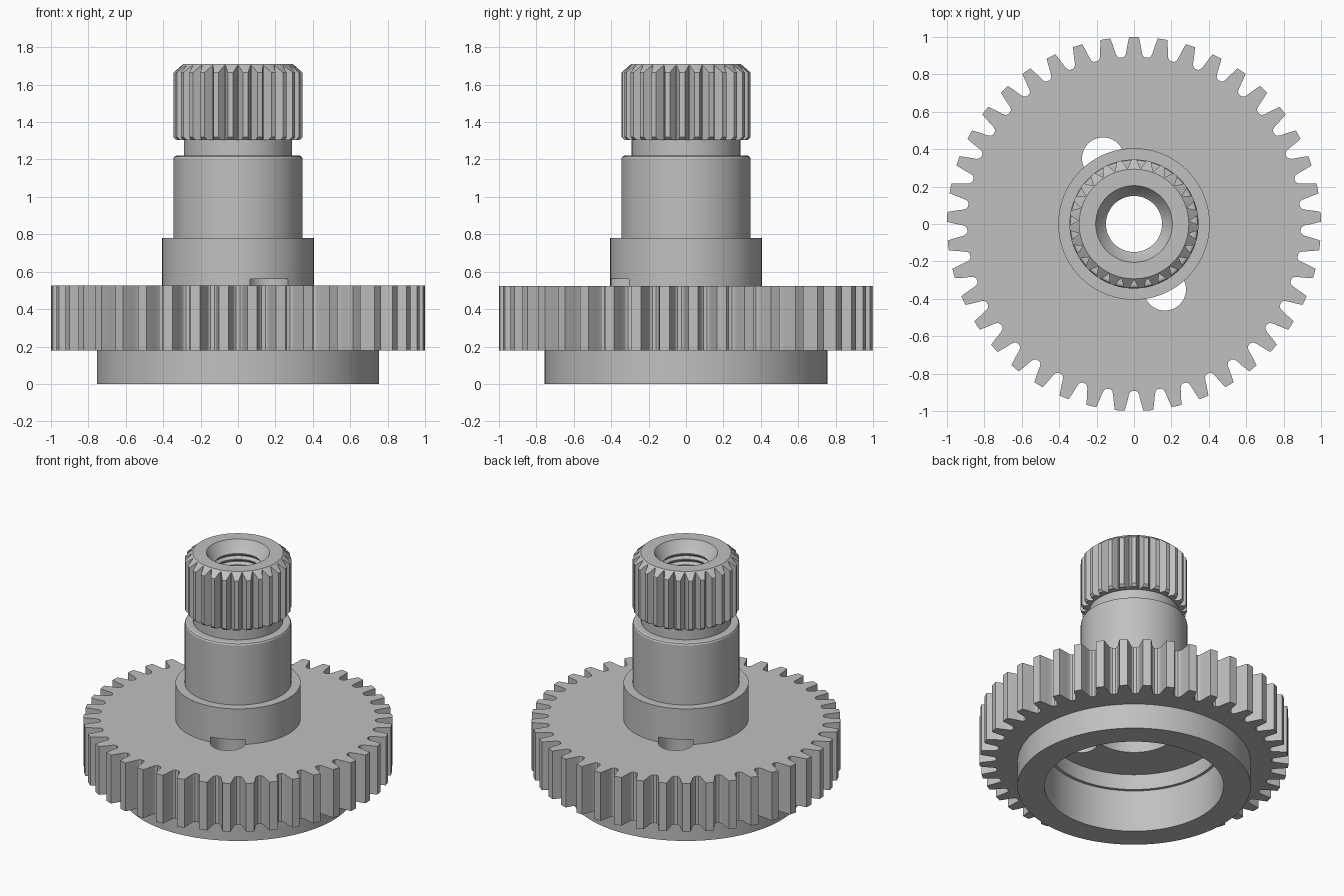
import bpy, bmesh, math
from mathutils import Matrix

if "Cube" in bpy.data.objects:
    bpy.data.objects.remove(bpy.data.objects["Cube"])

steel = bpy.data.materials.new("satin_grey_steel")
steel.use_nodes = True
GREY = (0.53, 0.53, 0.53, 1)
steel.diffuse_color = GREY
steel.node_tree.nodes["Principled BSDF"].inputs["Base Color"].default_value = GREY


def finish(bm, name, material=None):
    bmesh.ops.recalc_face_normals(bm, faces=bm.faces)
    mesh = bpy.data.meshes.new(name)
    bm.to_mesh(mesh)
    bm.free()
    obj = bpy.data.objects.new(name, mesh)
    bpy.context.collection.objects.link(obj)
    if material:
        mesh.materials.append(material)
    return obj


def lathe(name, profile, steps=96):
    """Revolve a closed (radius, height) loop about z."""
    bm = bmesh.new()
    rings = []
    for i in range(steps):
        a = math.tau * i / steps
        rings.append([bm.verts.new((r * math.cos(a), r * math.sin(a), z)) for r, z in profile])
    n = len(profile)
    for i in range(steps):
        p, q = rings[i], rings[(i + 1) % steps]
        for j in range(n):
            k = (j + 1) % n
            bm.faces.new((p[j], q[j], q[k], p[k]))
    return finish(bm, name, steel)


def radial_cutters(name, outline, count, phase, z0, z1):
    """Prisms around z; outline holds (radius, sideways offset) points."""
    bm = bmesh.new()
    for i in range(count):
        rot = Matrix.Rotation(phase + math.tau * i / count, 4, "Z")
        low = bm.faces.new([bm.verts.new((x, y, z0)) for x, y in outline])
        made = bmesh.ops.extrude_face_region(bm, geom=[low])["geom"]
        top = [v for v in made if isinstance(v, bmesh.types.BMVert)]
        bmesh.ops.translate(bm, verts=top, vec=(0, 0, z1 - z0))
        bmesh.ops.transform(bm, matrix=rot, verts=list(low.verts) + top)
    obj = finish(bm, name)
    obj.hide_render = True
    return obj


def cut(obj, cutter):
    mod = obj.modifiers.new("cut", "BOOLEAN")
    mod.operation = "DIFFERENCE"
    mod.solver = "EXACT"
    mod.object = cutter
    bpy.context.view_layer.objects.active = obj
    bpy.ops.object.modifier_apply(modifier=mod.name)


# Gear disc with the lower ring and its stepped recess
wheel = lathe("gear_wheel", [
    (0.27, 0.41), (0.56, 0.41), (0.56, 0.3), (0.58, 0.3), (0.58, 0), (0.755, 0),
    (0.755, 0.18), (1, 0.18), (1, 0.525), (0.27, 0.525)], 164)

# Collar, shaft and narrow neck
hub = lathe("hub_shaft", [
    (0.27, 0.525), (0.405, 0.525), (0.405, 0.78), (0.345, 0.78), (0.345, 1.205),
    (0.34, 1.215), (0.33, 1.22), (0.29, 1.22), (0.29, 1.305), (0.165, 1.305),
    (0.165, 0.8), (0.27, 0.74)])

# Splined head with chamfers and a ribbed thread in the bore
thread = []
for i in range(8):
    z = 1.33 + i * 0.04
    thread += [(0.167, z), (0.15, z + 0.016), (0.15, z + 0.022), (0.167, z + 0.038)]
head = lathe("splined_head", [
    (0.165, 1.305), (0.33, 1.305), (0.345, 1.32), (0.345, 1.665), (0.293, 1.71),
    (0.205, 1.71)] + thread[::-1])

# Gaps between the gear teeth
TEETH = 41
flank = [(1.03, 0.059), (1, 0.051), (0.97, 0.042), (0.94, 0.034),
         (0.915, 0.028), (0.9, 0.021), (0.892, 0.01)]
gap = flank + [(r, -s) for r, s in reversed(flank)]
gaps = radial_cutters("tooth_gap_cutter", gap, TEETH,
                      math.pi / 2 + math.pi / TEETH, 0.1, 0.6)
cut(wheel, gaps)

# V grooves of the spline
groove = [(0.37, 0.041), (0.3, 0.002), (0.3, -0.002), (0.37, -0.041)]
grooves = radial_cutters("spline_groove_cutter", groove, 27, -math.pi / 2, 1.25, 1.75)
cut(head, grooves)

# Two opposite round holes that also notch the collar
HOLE_X, HOLE_Y, HOLE_R = 0.165, -0.35, 0.113
circle = [(math.hypot(HOLE_X, HOLE_Y) + HOLE_R * math.cos(math.tau * i / 48),
           HOLE_R * math.sin(math.tau * i / 48)) for i in range(48)]
holes = radial_cutters("pin_hole_cutter", circle, 2, math.atan2(HOLE_Y, HOLE_X), 0.35, 0.56)
cut(wheel, holes)
cut(hub, holes)

for helper in (gaps, grooves, holes):
    bpy.data.objects.remove(helper)

# Smooth round surfaces, crisp edges
for obj in (wheel, hub, head):
    bpy.ops.object.select_all(action="DESELECT")
    obj.select_set(True)
    bpy.context.view_layer.objects.active = obj
    bpy.ops.object.shade_smooth_by_angle(angle=math.radians(25))
